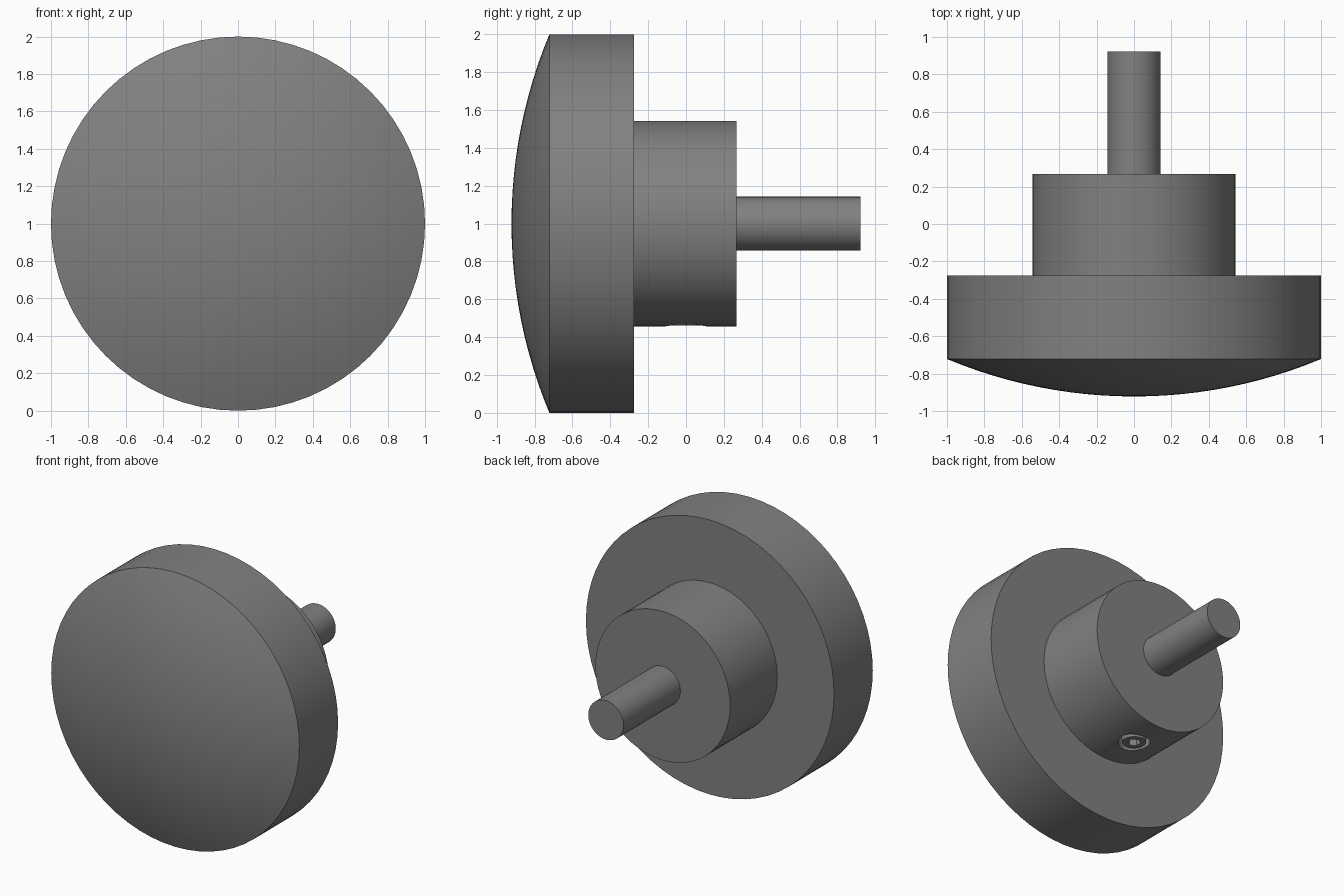
import bpy, bmesh, math
from mathutils import Matrix

if "Cube" in bpy.data.objects:
    bpy.data.objects.remove(bpy.data.objects["Cube"])

SEG = 64
dark_grey = bpy.data.materials.new("dark_grey")
dark_grey.diffuse_color = (0.22, 0.22, 0.22, 1)
dark_grey.use_nodes = True
dark_grey.node_tree.nodes["Principled BSDF"].inputs["Base Color"].default_value = dark_grey.diffuse_color


def to_object(name, bm):
    mesh = bpy.data.meshes.new(name)
    bm.to_mesh(mesh)
    bm.free()
    mesh.materials.append(dark_grey)
    obj = bpy.data.objects.new(name, mesh)
    bpy.context.collection.objects.link(obj)
    return obj


def lathe(name, profile):
    """Revolve (radius, y) points about the knob axis; radius 0 at both ends."""
    bm = bmesh.new()
    verts = [bm.verts.new((r, y, 0)) for r, y in profile]
    edges = [bm.edges.new(p) for p in zip(verts, verts[1:])]
    bmesh.ops.spin(bm, geom=verts + edges, cent=(0, 0, 0), axis=(0, 1, 0),
                   angle=math.tau, steps=SEG)
    bmesh.ops.remove_doubles(bm, verts=bm.verts[:], dist=1e-4)
    bmesh.ops.recalc_face_normals(bm, faces=bm.faces[:])
    bmesh.ops.translate(bm, verts=bm.verts[:], vec=(0, 0, 1))
    return to_object(name, bm)


def vertical_cylinder(name, radius, z0, z1, sides, r_bottom=None):
    bm = bmesh.new()
    bmesh.ops.create_cone(bm, cap_ends=True, segments=sides,
                          radius1=r_bottom or radius, radius2=radius, depth=z1 - z0,
                          matrix=Matrix.Translation((0, 0, (z0 + z1) / 2)))
    return to_object(name, bm)


def cut(obj, cutter):
    mod = obj.modifiers.new("cut", 'BOOLEAN')
    mod.operation, mod.solver, mod.object = 'DIFFERENCE', 'EXACT', cutter
    bpy.context.view_layer.objects.active = obj
    bpy.ops.object.modifier_apply(modifier=mod.name)
    bpy.data.objects.remove(cutter)


def smooth(obj):
    bpy.ops.object.select_all(action='DESELECT')
    obj.select_set(True)
    bpy.context.view_layer.objects.active = obj
    bpy.ops.object.shade_smooth_by_angle(angle=math.radians(20))


# Domed face: spherical arc, then rim, collar and shaft
RISE = 0.2
R = (1 + RISE ** 2) / (2 * RISE)
A = math.asin(1 / R)
dome = [(R * math.sin(A * i / 12), -0.922 + R * (1 - math.cos(A * i / 12)))
        for i in range(13)]
knob = lathe("knob_body", dome + [(1, -0.276), (0.543, -0.276), (0.543, 0.268),
                                  (0.142, 0.268), (0.142, 0.922), (0, 0.922)])

# Set screw hole under the collar
cut(knob, vertical_cylinder("screw_hole", 0.107, 0.3, 0.56, 32))
smooth(knob)

# Set screw, nearly flush, with bevelled end and hex socket
screw = vertical_cylinder("set_screw", 0.092, 0.461, 0.57, 32, r_bottom=0.078)
cut(screw, vertical_cylinder("hex_socket", 0.045, 0.4, 0.53, 6))
smooth(screw)
